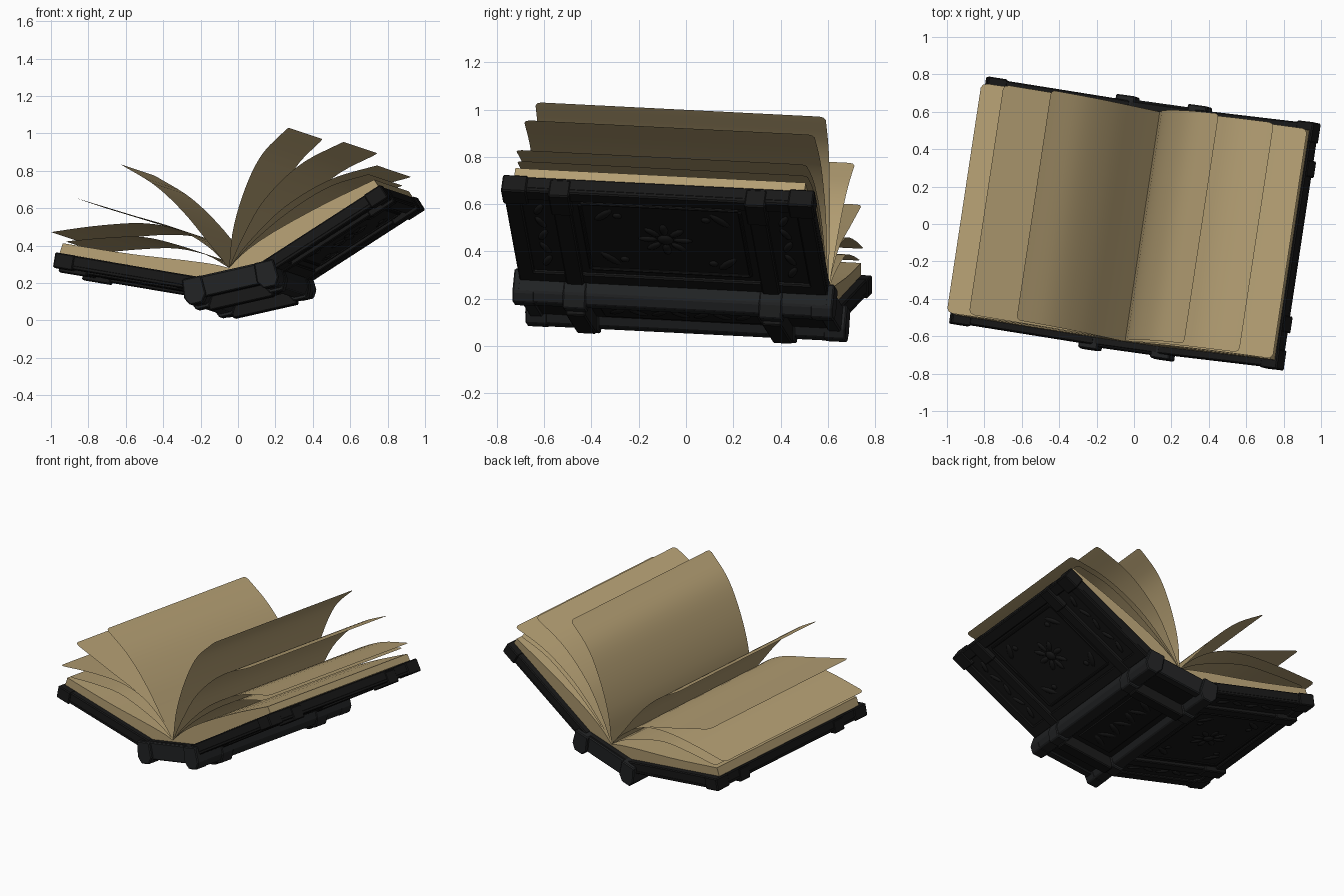
import bpy, bmesh, math
from mathutils import Matrix, Vector

cube = bpy.data.objects.get("Cube")
if cube:
    bpy.data.objects.remove(cube, do_unlink=True)


def material(name, rgb):
    m = bpy.data.materials.new(name)
    m.use_nodes = True
    m.diffuse_color = (*rgb, 1)
    bsdf = m.node_tree.nodes["Principled BSDF"]
    bsdf.inputs["Base Color"].default_value = (*rgb, 1)
    bsdf.inputs["Roughness"].default_value = 0.8
    return m


PAPER = material("old paper", (0.455, 0.345, 0.172))
LEATHER = material("black leather", (0.009, 0.009, 0.009))
METAL = material("dark metal", (0.015, 0.016, 0.017))

# Whole book is turned about z and dips slightly toward the back
BOOK = Matrix.Translation((0, -0.02, 0)) @ Matrix.Rotation(math.radians(-8.6), 4, 'Z') \
    @ Matrix.Rotation(-0.05, 4, 'X')
HALF = 0.66      # half length of the covers
PAGE = 0.622     # half length of the pages
STRAP = 0.42     # strap distance from the middle


def local(p):
    """Point on the front end of the book, in the book's own frame."""
    return Vector(((p[0] + 0.098) / 0.989, 0, p[1] - 0.033))


def panel(start, end):
    """Frame of a board: s along it, t along the spine, h outward."""
    a, b = local(start), local(end)
    s = (b - a).normalized()
    h = Vector((s.z, 0, -s.x))
    if h.z > 0:
        h = -h
    basis = Matrix((s, Vector((0, 1, 0)), h)).transposed().to_4x4()
    return BOOK @ Matrix.Translation(a) @ basis, (b - a).length


def finish(bm, name, mat, matrix, smooth=None):
    bmesh.ops.transform(bm, matrix=matrix, verts=bm.verts)
    bmesh.ops.recalc_face_normals(bm, faces=bm.faces)
    mesh = bpy.data.meshes.new(name)
    bm.to_mesh(mesh)
    bm.free()
    mesh.materials.append(mat)
    ob = bpy.data.objects.new(name, mesh)
    bpy.context.collection.objects.link(ob)
    if smooth:
        bpy.ops.object.select_all(action='DESELECT')
        ob.select_set(True)
        bpy.context.view_layer.objects.active = ob
        bpy.ops.object.shade_smooth_by_angle(angle=math.radians(smooth))


def prism(name, poly, t0, t1, mat, matrix, bevel=0.006):
    bm = bmesh.new()
    front = [bm.verts.new((a, t0, h)) for a, h in poly]
    back = [bm.verts.new((a, t1, h)) for a, h in poly]
    bm.faces.new(front)
    bm.faces.new(back[::-1])
    for i in range(len(poly)):
        j = (i + 1) % len(poly)
        bm.faces.new((front[i], back[i], back[j], front[j]))
    if bevel:
        bmesh.ops.bevel(bm, geom=bm.edges[:], offset=bevel, segments=1, affect='EDGES')
    finish(bm, name, mat, matrix)


def slab(name, s0, s1, h0, h1, t0, t1, mat, matrix, bevel=0.006):
    prism(name, [(s0, h0), (s1, h0), (s1, h1), (s0, h1)], t0, t1, mat, matrix, bevel)


def blob(name, s, t, h, size, turn, mat, matrix):
    bm = bmesh.new()
    bmesh.ops.create_uvsphere(bm, u_segments=10, v_segments=6, radius=1)
    place = Matrix.Translation((s, t, h)) @ Matrix.Rotation(turn, 4, 'Z') @ Matrix.Diagonal((*size, 1))
    finish(bm, name, mat, matrix @ place, 50)


def spline(points, samples):
    """Smooth curve through the points."""
    p = [Vector(q) for q in points]
    p = [2 * p[0] - p[1]] + p + [2 * p[-1] - p[-2]]
    out = []
    for k in samples:
        x = k * (len(points) - 1)
        i = min(int(x), len(points) - 2)
        f = x - i
        a, b, c, d = p[i:i + 4]
        out.append(0.5 * (2 * b + (c - a) * f + (2 * a - 5 * b + 4 * c - d) * f * f
                          + (3 * b - a - 3 * c + d) * f ** 3))
    return out


HINGE_L, HINGE_R = (-0.22, 0.235), (0.12, 0.312)
TIP_L, TIP_R = (-0.972, 0.362), (0.752, 0.722)
GUTTER = (-0.055, 0.283)

# Covers: board, raised frame, straps, corner caps and relief
for side, hinge, tip in (("left", HINGE_L, TIP_L), ("right", HINGE_R, TIP_R)):
    M, L = panel(hinge, tip)
    slab(side + "_cover_board", 0, L, 0, 0.06, -HALF, HALF, LEATHER, M)
    slab(side + "_frame_outer", L - 0.07, L, 0.05, 0.074, -HALF, HALF, LEATHER, M)
    slab(side + "_frame_inner", 0.05, 0.12, 0.05, 0.074, -HALF, HALF, LEATHER, M)
    for name, e in (("front", -1), ("back", 1)):
        label = f"{side}_{name}"

        def span(a, b):
            return min(e * a, e * b), max(e * a, e * b)

        slab(label + "_frame_end", 0.05, L, 0.05, 0.074, *span(HALF - 0.07, HALF), LEATHER, M)
        slab(label + "_strap", 0.02, L, 0.05, 0.083, *span(STRAP - 0.038, STRAP + 0.038), LEATHER, M)
        slab(label + "_clasp", L - 0.15, L + 0.004, 0.01, 0.094,
             *span(STRAP - 0.045, STRAP + 0.045), LEATHER, M)
        slab(label + "_corner_cap", L - 0.1, L + 0.006, -0.002, 0.08,
             *span(HALF - 0.1, HALF + 0.008), LEATHER, M)
        # Inner panel moulding and leaf scrolls
        slab(label + "_moulding", 0.16, L - 0.1, 0.055, 0.069,
             *span(STRAP - 0.085, STRAP - 0.07), LEATHER, M, 0.004)
        for s, turn in ((0.24, 0.7), (L - 0.18, -0.7)):
            blob(label + "_leaf", s, e * 0.25, 0.06, (0.06, 0.02, 0.01), e * turn, LEATHER, M)
            blob(label + "_leaf_bud", s, e * 0.19, 0.06, (0.02, 0.02, 0.01), 0, LEATHER, M)
        for i in range(5):
            blob(label + "_border_bead", 0.2 + i * (L - 0.36) / 4, e * 0.525, 0.06,
                 (0.045, 0.016, 0.01), 0.4 * (-1) ** i, LEATHER, M)
    for s in (0.15, L - 0.1):
        slab(side + "_side_moulding", s, s + 0.015, 0.055, 0.069, -0.34, 0.34, LEATHER, M, 0.004)
    # Flower medallion
    mid = L / 2 + 0.03
    blob(side + "_medallion_boss", mid, 0, 0.06, (0.035, 0.035, 0.014), 0, LEATHER, M)
    for i in range(8):
        a = i * math.pi / 4
        blob(side + "_medallion_petal", mid + 0.075 * math.cos(a), 0.075 * math.sin(a), 0.06,
             (0.042, 0.018, 0.01), a, LEATHER, M)

# Spine: board, hinge ridges with end caps and collars, straps and relief
M, L = panel(HINGE_L, HINGE_R)
slab("spine_board", 0, L, 0, 0.105, -HALF, HALF, LEATHER, M)
ridge = [(-0.05, 0), (0.055, 0), (0.06, 0.1), (0.03, 0.14), (-0.035, 0.14), (-0.06, 0.1)]
for side, at, flip in (("left", -0.03, 1), ("right", L + 0.02, -1)):
    outline = [(at + flip * s, h) for s, h in ridge]
    prism(side + "_hinge_ridge", outline, -HALF - 0.005, HALF + 0.005, METAL, M)
    collar = [(at + flip * s * 1.08, h + 0.018 * (h > 0.12)) for s, h in ridge]
    for e in (-1, 1):
        ends = sorted((e * (HALF - 0.07), e * (HALF + 0.026)))
        prism(side + "_hinge_cap", [(s, h * 1.02) for s, h in outline], *ends, METAL, M)
        prism(side + "_hinge_collar", collar, e * STRAP - 0.05, e * STRAP + 0.05, METAL, M)
for e in (-1, 1):
    slab("spine_strap", 0, L, 0.08, 0.176, e * STRAP - 0.042, e * STRAP + 0.042, LEATHER, M)
    slab("spine_end_band", 0, L, 0.004, 0.115, *sorted((e * (HALF - 0.05), e * (HALF + 0.008))), METAL, M)
slab("spine_panel", 0.06, L - 0.06, 0.09, 0.111, -0.34, 0.34, LEATHER, M)
for i in range(7):
    blob("spine_leaf", L / 2, (i - 3) * 0.09, 0.11, (0.06, 0.022, 0.01), 0.6 * (-1) ** i, LEATHER, M)

# Page blocks
steps = [i / 10 for i in range(11)]
block_tops = {
    "left": ([GUTTER, (-0.14, 0.303), (-0.3, 0.325), (-0.6, 0.36), (-0.945, 0.415)], (-0.962, 0.362), HINGE_L),
    "right": ([GUTTER, (0.03, 0.37), (0.18, 0.475), (0.45, 0.625), (0.718, 0.755)], (0.742, 0.718), HINGE_R),
}
for side, (top, edge, hinge) in block_tops.items():
    outline = [tuple(p) for p in spline(top, steps)] + [edge, hinge, (GUTTER[0], 0.272)]
    outline = [(q.x, q.z) for q in map(local, outline)]
    prism(side + "_page_block", outline, -PAGE, PAGE, PAPER, BOOK, 0)

# Loose turning pages, each a curved sheet from gutter to tip
sheets = [
    [(-0.16, 0.41), (-0.3, 0.58), (-0.455, 0.725), (-0.64, 0.838)],
    [(-0.16, 0.39), (-0.32, 0.487), (-0.59, 0.57), (-0.893, 0.662)],
    [(-0.16, 0.39), (-0.32, 0.485), (-0.51, 0.522), (-0.75, 0.51), (-1.01, 0.475)],
    [(-0.16, 0.345), (-0.31, 0.40), (-0.51, 0.448), (-0.71, 0.445), (-0.93, 0.425)],
    [(-0.035, 0.487), (0.025, 0.70), (0.115, 0.888), (0.255, 1.034)],
    [(0.015, 0.444), (0.13, 0.647), (0.32, 0.835), (0.55, 0.958)],
    [(0.05, 0.422), (0.24, 0.61), (0.48, 0.755), (0.73, 0.832)],
    [(0.06, 0.412), (0.25, 0.575), (0.47, 0.715), (0.685, 0.785)],
]
samples = [i / 18 for i in range(18)] + [0.975, 0.993, 1]
trims = {0.993: 0.008, 1: 0.025}
for points in sheets:
    bm = bmesh.new()
    rows = []
    for k, p in zip(samples, spline([GUTTER] + points, samples)):
        q, w = local(p), PAGE - trims.get(k, 0)
        rows.append([bm.verts.new((q.x, t, q.z)) for t in (-w, w)])
    for a, b in zip(rows, rows[1:]):
        bm.faces.new((a[0], b[0], b[1], a[1]))
    finish(bm, "loose_page", PAPER, BOOK, 40)
